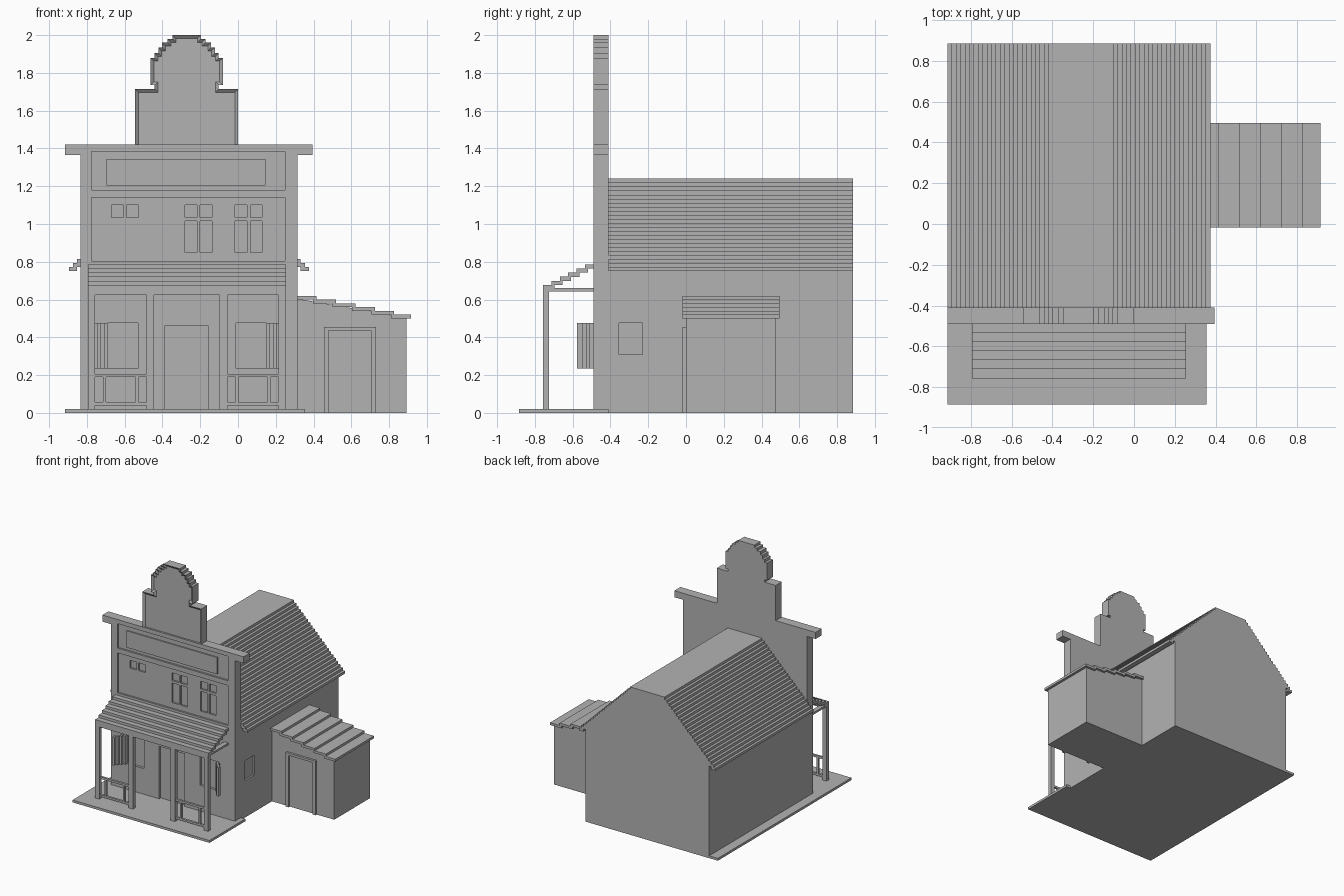
import bpy, bmesh
from mathutils import Vector

cube = bpy.data.objects.get("Cube")
if cube:
    bpy.data.objects.remove(cube, do_unlink=True)

grey = bpy.data.materials.new("plain_grey")
grey.use_nodes = True
COLOUR = (0.45, 0.45, 0.45, 1)
grey.diffuse_color = COLOUR
grey.node_tree.nodes["Principled BSDF"].inputs["Base Color"].default_value = COLOUR

CX = -0.26                  # centre line of the main building
FRONT, BACK = -0.49, -0.41  # faces of the false front


def finish(name, bm):
    bmesh.ops.recalc_face_normals(bm, faces=bm.faces)
    mesh = bpy.data.meshes.new(name)
    bm.to_mesh(mesh)
    bm.free()
    mesh.materials.append(grey)
    obj = bpy.data.objects.new(name, mesh)
    bpy.context.collection.objects.link(obj)
    return obj


def boxes(name, items):
    """One object made of boxes (x0, x1, y0, y1, z0, z1)."""
    bm = bmesh.new()
    for x0, x1, y0, y1, z0, z1 in items:
        verts = bmesh.ops.create_cube(bm, size=1)["verts"]
        size = Vector((x1 - x0, y1 - y0, z1 - z0))
        mid = Vector((x0 + x1, y0 + y1, z0 + z1)) / 2
        for v in verts:
            v.co = v.co * size + mid
    return finish(name, bm)


def extrude_profile(name, points, y0, y1, border=0, depth=0):
    """Extrude an x-z outline along y; optionally sink the front inside a border."""
    bm = bmesh.new()
    face = bm.faces.new([bm.verts.new((x, y0, z)) for x, z in points])
    face.normal_update()
    if face.normal.y > 0:
        face.normal_flip()
    ret = bmesh.ops.extrude_face_region(bm, geom=[face], use_keep_orig=True)
    for v in [g for g in ret["geom"] if isinstance(g, bmesh.types.BMVert)]:
        v.co.y = y1
    bmesh.ops.recalc_face_normals(bm, faces=bm.faces)
    if border:
        bmesh.ops.inset_region(bm, faces=[face], thickness=border,
                               use_even_offset=True, use_boundary=True)
        for v in face.verts:
            v.co.y += depth
    return finish(name, bm)


def cut(obj, items):
    cutter = boxes("cutter", items)
    cutter.hide_render = True
    mod = obj.modifiers.new("cut", "BOOLEAN")
    mod.operation, mod.solver, mod.object = "DIFFERENCE", "EXACT", cutter
    bpy.context.view_layer.objects.active = obj
    bpy.ops.object.modifier_apply(modifier=mod.name)
    bpy.data.objects.remove(cutter, do_unlink=True)


# Porch floor, with a narrow ledge along the right side wall
boxes("porch_floor", [(-0.915, 0.355, -0.885, BACK, 0, 0.02)])
boxes("side_ledge", [(-0.915, -0.83, BACK, 0.885, 0, 0.02)])

# Main building: walls and stepped roof as a single outline
STEPS, EAVE, EAVE_Z = 23, 0.635, 0.75
RUN, RISE = (EAVE - 0.16) / (STEPS - 1), (1.24 - EAVE_Z) / STEPS
half = [(0.575, 0), (0.575, EAVE_Z + 3 * RISE)]
for i in range(3, STEPS):
    half += [(EAVE - i * RUN, EAVE_Z + i * RISE), (EAVE - i * RUN, EAVE_Z + (i + 1) * RISE)]
outline = [(CX + x, z) for x, z in half] + [(CX - x, z) for x, z in reversed(half)]
house = extrude_profile("main_building", outline, BACK, 0.885)
cut(house, [(0.3, 0.4, -0.355, -0.23, 0.31, 0.475)])

# Overhanging eave steps on both sides
eaves = []
for s in (-1, 1):
    for i in range(3):
        xs = sorted((CX + s * (EAVE - i * RUN), CX + s * (EAVE - (i + 2) * RUN)))
        eaves.append((*xs, BACK, 0.885, EAVE_Z + i * RISE, EAVE_Z + (i + 1) * RISE))
boxes("roof_eaves", eaves)

# False front with sunk panels, windows and door
front = boxes("false_front", [(-0.835, 0.315, FRONT, BACK, 0, 1.42)])
cut(front, [
    (-0.775, 0.25, -0.6, FRONT + 0.015, 1.18, 1.385),
    (-0.775, 0.25, -0.6, FRONT + 0.015, 0.805, 1.14),
    (-0.388, -0.155, -0.6, FRONT + 0.02, 0.02, 0.46),
    (-0.69, -0.53, -0.6, FRONT + 0.02, 0.235, 0.475),
    (-0.01, 0.15, -0.6, FRONT + 0.02, 0.235, 0.475),
])
panes = []
for x in (-0.67, -0.28, -0.015):
    for x0 in (x, x + 0.08):
        panes.append((x0, x0 + 0.063, -0.6, FRONT + 0.03, 1.035, 1.1))
        if x > -0.5:
            panes.append((x0, x0 + 0.063, -0.6, FRONT + 0.03, 0.85, 1.015))
cut(front, panes)
boxes("sign_board", [(-0.695, 0.145, FRONT + 0.005, FRONT + 0.02, 1.205, 1.345)])
boxes("cornice", [(-0.915, -0.83, FRONT, BACK, 1.365, 1.42),
                  (0.31, 0.395, FRONT, BACK, 1.365, 1.42)])

# Stepped crown with a raised border
crown = [(0.273, 1.4), (0.273, 1.715), (0.17, 1.715), (0.17, 1.735), (0.192, 1.735)]
arc = [(0.192, 1.88), (0.17, 1.905), (0.15, 1.935), (0.13, 1.96), (0.1, 1.98), (0.075, 2)]
for i, (x, z) in enumerate(arc):
    crown.append((x, z))
    if i + 1 < len(arc):
        crown.append((arc[i + 1][0], z))
extrude_profile("crown", [(-0.272 + x, z) for x, z in crown]
                + [(-0.272 - x, z) for x, z in reversed(crown)],
                FRONT, BACK, border=0.018, depth=0.015)

# Stepped shutters standing open beside the shop windows
shutters = []
for s, hinge in ((-1, -0.69), (1, 0.15)):
    for i in range(4):
        xs = sorted((hinge + s * 0.018 * i, hinge + s * 0.018 * (i + 1)))
        y = FRONT - 0.021 * i
        shutters.append((*xs, y - 0.023, y + 0.004, 0.235, 0.475))
boxes("shutters", shutters)

# Porch posts, beams and railings
POST_Y = (-0.757, -0.725)
posts = [(-0.795, -0.757), (-0.485, -0.445), (-0.097, -0.055), (0.215, 0.253)]
boxes("porch_posts", [(a, b, *POST_Y, 0.02, 0.63) for a, b in posts])
boxes("porch_beams", [(-0.795, 0.253, *POST_Y, 0.625, 0.66)]
      + [(a, b, -0.725, FRONT, 0.643, 0.66) for a, b in (posts[0], posts[3])])
rails = []
for x0, x1 in ((-0.757, -0.485), (-0.055, 0.215)):
    for z0, z1 in ((0.04, 0.057), (0.19, 0.207)):
        rails.append((x0, x1, -0.75, -0.732, z0, z1))
    for x in (x0 + 0.05, x1 - 0.05):
        rails.append((x - 0.008, x + 0.008, -0.75, -0.732, 0.057, 0.19))
boxes("porch_railings", rails)

# Stepped porch roof
boxes("porch_roof", [(-0.795, 0.255, -0.757 + 0.0445 * i, min(-0.697 + 0.0445 * i, FRONT),
                      0.656 + 0.0215 * i, 0.678 + 0.0215 * i) for i in range(6)])

# Side shed with a stepped roof and a framed door
extrude_profile("shed_walls", [(0.31, 0), (0.893, 0), (0.893, 0.505), (0.31, 0.605)], 0, 0.475)
boxes("shed_roof", [(0.295 + 0.103 * i, min(0.415 + 0.103 * i, 0.915), -0.018, 0.495,
                     0.6 - 0.02 * i, 0.62 - 0.02 * i) for i in range(6)])
boxes("shed_door_frame", [(0.455, 0.48, -0.018, 0.005, 0, 0.455),
                          (0.705, 0.73, -0.018, 0.005, 0, 0.455),
                          (0.48, 0.705, -0.018, 0.005, 0.435, 0.455)])
